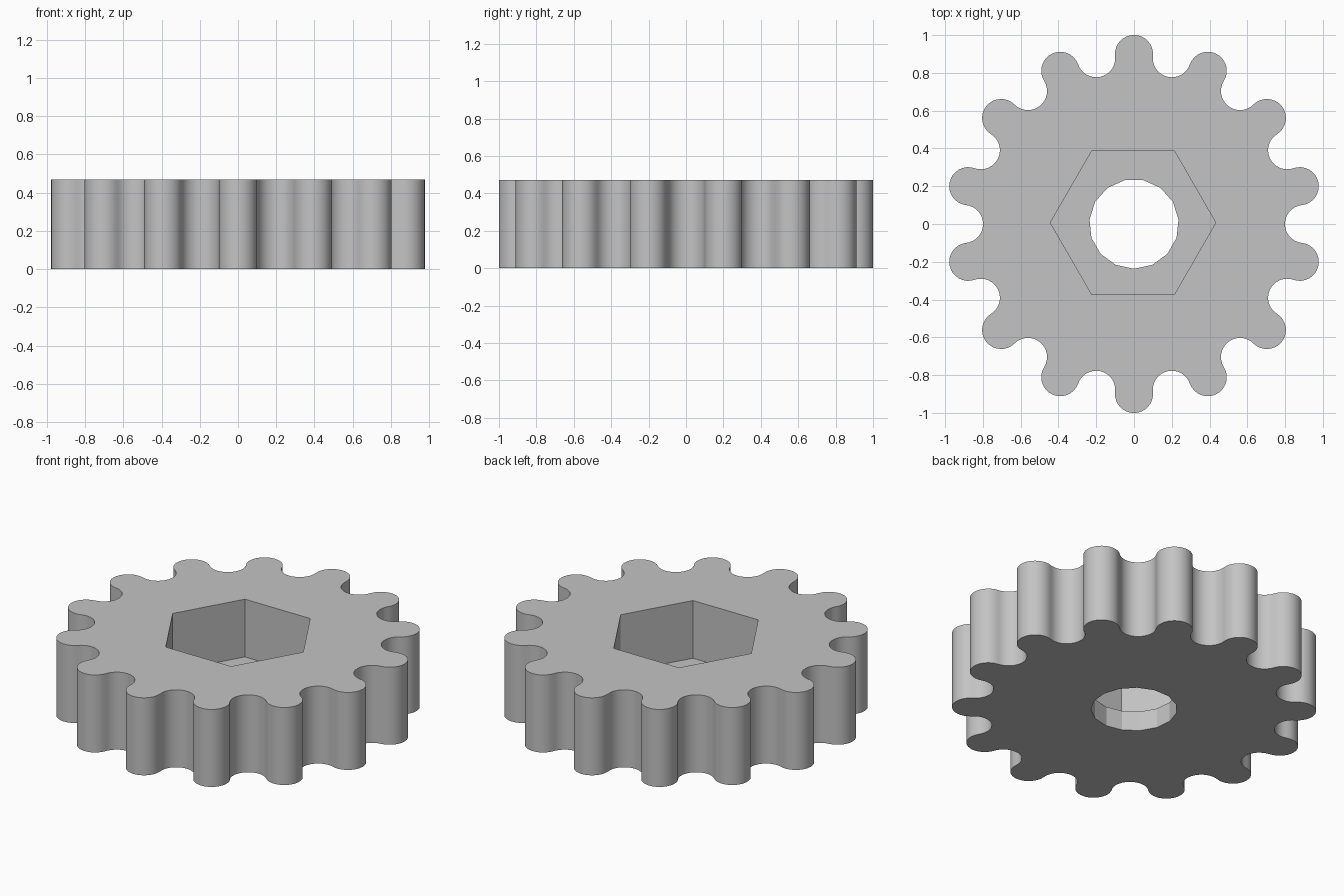
import bpy
import bmesh
from math import sin, cos, pi, radians
from mathutils import Vector

cube = bpy.data.objects.get("Cube")
if cube:
    bpy.data.objects.remove(cube, do_unlink=True)

TEETH = 14
HEIGHT = 0.47
FLOOR = 0.12          # bottom of the hexagonal pocket
PITCH = 0.9           # radius on which tooth and valley arcs are centred
ARC_STEPS = 16
ARC_RADIUS = PITCH * sin(pi / (2 * TEETH))


def polygon(radius, sides, start, cx=0.0, cy=0.0):
    return [(cx + radius * cos(start + 2 * pi * i / sides),
             cy + radius * sin(start + 2 * pi * i / sides)) for i in range(sides)]


def gear_outline():
    """Tangent arcs, alternately a convex tooth and a concave valley."""
    points = []
    lean = pi / (2 * TEETH)
    for k in range(2 * TEETH):
        middle = pi / 2 + k * pi / TEETH
        if k % 2 == 0:      # tooth sweeps around the outside
            first, sweep = middle - pi / 2 - lean, pi + 2 * lean
        else:               # valley sweeps around the inside
            first, sweep = middle - pi / 2 - lean, -(pi - 2 * lean)
        for i in range(ARC_STEPS):
            a = first + sweep * i / ARC_STEPS
            points.append((PITCH * cos(middle) + ARC_RADIUS * cos(a),
                           PITCH * sin(middle) + ARC_RADIUS * sin(a)))
    return points


def add_loop(bm, points, z):
    verts = [bm.verts.new((x, y, z)) for x, y in points]
    for i, v in enumerate(verts):
        bm.edges.new((v, verts[(i + 1) % len(verts)]))
    return verts


def loop_edges(bm, verts):
    return [bm.edges.get((v, verts[(i + 1) % len(verts)])) for i, v in enumerate(verts)]


def wall(bm, low, high):
    for i in range(len(low)):
        j = (i + 1) % len(low)
        bm.faces.new((low[i], low[j], high[j], high[i]))


def ring_face(bm, outer, inner):
    bmesh.ops.triangle_fill(bm, use_beauty=True, normal=Vector((0, 0, 1)),
                            edges=loop_edges(bm, outer) + loop_edges(bm, inner))


rim = gear_outline()
bore = polygon(0.237, 15, -pi / 2)
hexagon = polygon(0.438, 6, 0, -0.005, 0.007)

bm = bmesh.new()
rim_low, rim_high = add_loop(bm, rim, 0), add_loop(bm, rim, HEIGHT)
bore_low, bore_high = add_loop(bm, bore, 0), add_loop(bm, bore, FLOOR)
hex_low, hex_high = add_loop(bm, hexagon, FLOOR), add_loop(bm, hexagon, HEIGHT)

# Underside, pocket floor and top
ring_face(bm, rim_low, bore_low)
ring_face(bm, hex_low, bore_high)
ring_face(bm, rim_high, hex_high)

# Toothed rim, bore and pocket walls
wall(bm, rim_low, rim_high)
wall(bm, bore_low, bore_high)
wall(bm, hex_low, hex_high)
bmesh.ops.recalc_face_normals(bm, faces=bm.faces[:])

mesh = bpy.data.meshes.new("lobed_knob")
bm.to_mesh(mesh)
bm.free()
knob = bpy.data.objects.new("lobed_knob", mesh)
bpy.context.collection.objects.link(knob)

# Plain grey material
grey = bpy.data.materials.new("light_grey")
grey.use_nodes = True
colour = (0.55, 0.55, 0.55, 1)
grey.diffuse_color = colour
grey.node_tree.nodes["Principled BSDF"].inputs["Base Color"].default_value = colour
mesh.materials.append(grey)

# Smooth teeth, crisp pocket and bore
bpy.ops.object.select_all(action='DESELECT')
knob.select_set(True)
bpy.context.view_layer.objects.active = knob
bpy.ops.object.shade_smooth_by_angle(angle=radians(20))
